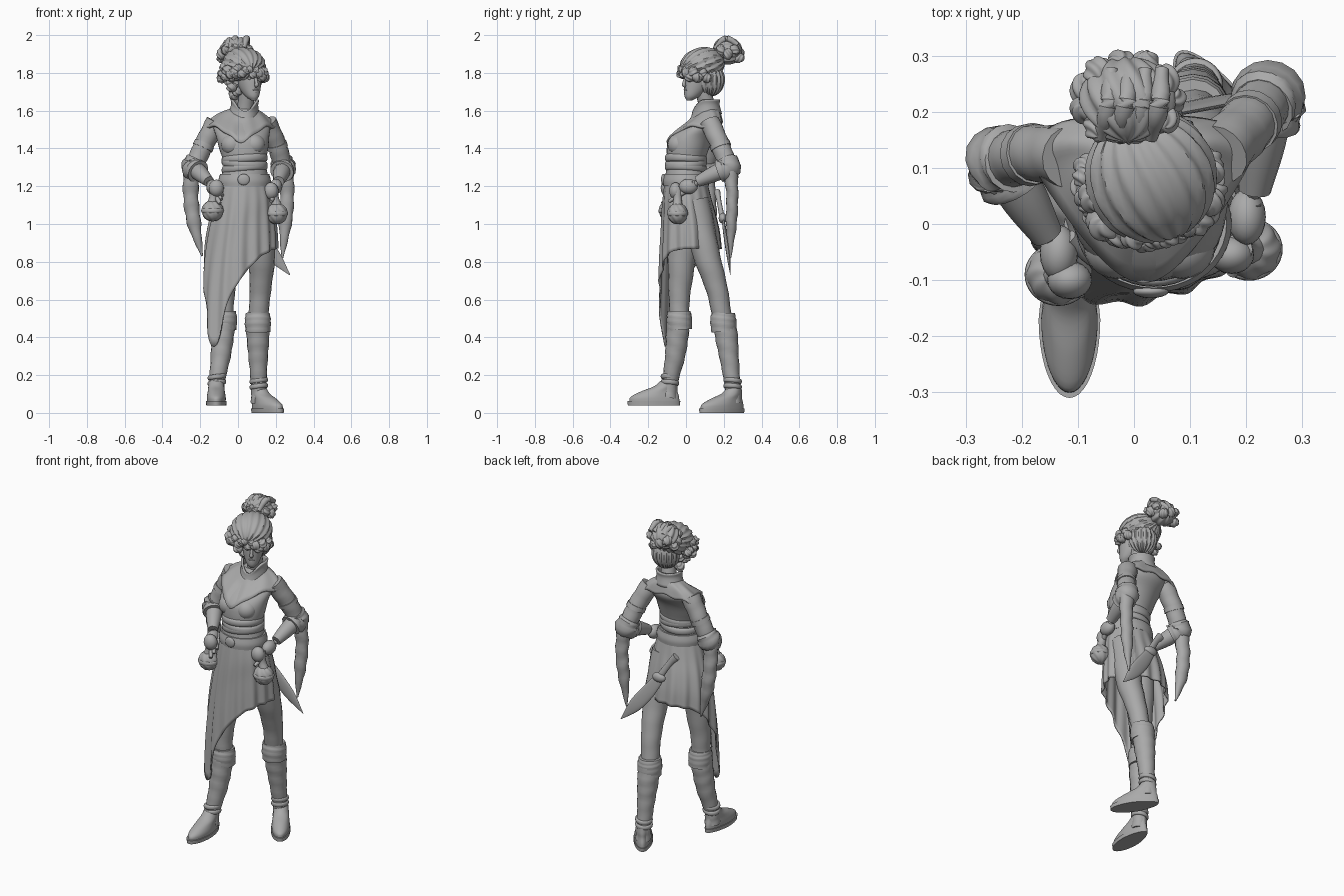
import bpy, bmesh, math, random
from math import sin, cos, pi, exp, radians
from mathutils import Vector, Matrix

random.seed(4)
if "Cube" in bpy.data.objects:
    bpy.data.objects.remove(bpy.data.objects["Cube"])
grey = bpy.data.materials.new("stone_grey")
grey.use_nodes = True
grey.diffuse_color = (.4, .4, .4, 1)
grey.node_tree.nodes["Principled BSDF"].inputs["Base Color"].default_value = grey.diffuse_color
parts = []

# Turn a bmesh into a named, coloured object
def finish(name, bm, matrix=None, thick=0):
    if matrix:
        bm.transform(matrix)
    bmesh.ops.recalc_face_normals(bm, faces=bm.faces)
    mesh = bpy.data.meshes.new(name)
    bm.to_mesh(mesh)
    bm.free()
    mesh.materials.append(grey)
    ob = bpy.data.objects.new(name, mesh)
    bpy.context.scene.collection.objects.link(ob)
    if thick:
        ob.modifiers.new("thickness", "SOLIDIFY").thickness = thick
    parts.append(ob)

# Bridge closed rows of points into a surface
def skin(name, rows, caps=True, matrix=None, thick=0):
    bm = bmesh.new()
    loops = [[bm.verts.new(p) for p in row] for row in rows]
    for a, b in zip(loops, loops[1:]):
        for i in range(len(a)):
            bm.faces.new((a[i - 1], a[i], b[i], b[i - 1]))
    if caps:
        bm.faces.new(loops[0])
        bm.faces.new(loops[-1])
    finish(name, bm, matrix, thick)

# Catmull-Rom interpolation of tuples
def smooth_path(keys, steps):
    vs = [Vector(k) for k in keys]
    vs = [vs[0] * 2 - vs[1]] + vs + [vs[-1] * 2 - vs[-2]]
    out = []
    for a, b, c, d in zip(vs, vs[1:], vs[2:], vs[3:]):
        for t in [s / steps for s in range(steps)]:
            out.append(b + (c - a) * t / 2 + (a * 2 - b * 5 + c * 4 - d) * t**2 / 2
                       + (b * 3 - a - c * 3 + d) * t**3 / 2)
    return out + [vs[-2]]

# Stack of ellipses (x, y, z, rx, ry); shape may bend each point
def loft(name, keys, shape=lambda p, a, t: p, n=40, steps=4, caps=True, matrix=None, thick=0):
    rings = smooth_path(keys, steps)
    angles = [2 * pi * i / n for i in range(n)]
    rows = [[shape(Vector((x + rx * cos(a), y + ry * sin(a), z)), a, k / (len(rings) - 1)) for a in angles]
            for k, (x, y, z, rx, ry) in enumerate(rings)]
    skin(name, rows, caps, matrix, thick)

# Sweep along (x, y, z, radius); wrinkle adds slanted cloth folds
def tube(name, keys, flat=1, wrinkle=0, n=16, steps=6):
    path = smooth_path(keys, steps)
    rows = []
    for k, p in enumerate(path):
        t = (path[min(k + 1, len(path) - 1)] - path[max(k - 1, 0)]).to_3d().normalized()
        u = t.cross(Vector((0, 1, 0))).normalized()
        v = t.cross(u) * flat
        row = []
        for a in [2 * pi * i / n for i in range(n)]:
            r = max(p[3], .001) * (1 + wrinkle * sin(k * 1.7 + 2 * sin(a)))
            row.append(p.to_3d() + (u * cos(a) + v * sin(a)) * r)
        rows.append(row)
    skin(name, rows)

# Ellipsoid, optionally grooved into locks of hair that run from pole to pole
def ball(name, loc, size, groove=0, lobes=14, twist=5, yaw=0, tip=0):
    bm = bmesh.new()
    bmesh.ops.create_uvsphere(bm, u_segments=72 if groove else 20, v_segments=24 if groove else 12, radius=1)
    for v in bm.verts:
        a = math.atan2(v.co.y, v.co.x)
        v.co *= 1 + groove * sin(lobes * a + twist * v.co.z) * max(0, 1 - v.co.z**2)**.5
    turn = Matrix.Rotation(yaw, 3, "Z") @ Matrix.Rotation(tip, 3, "X")
    finish(name, bm, Matrix.LocRotScale(Vector(loc), turn, Vector(size)))

# Rolled band around the body
def ring(name, x, y, z, rx, ry, r, tilt=0):
    def roll(p, a, t):
        return p + Vector((0, 0, tilt * cos(a + .6)))
    angles = [s * pi / 6 for s in range(-3, 4)]
    loft(name, [(x, y, z + r * sin(s), rx + r * cos(s) / 2, ry + r * cos(s) / 2) for s in angles], roll, steps=1)

# Torso, neck and bodice
loft("torso", [(.03, .01, 1.1, .13, .115), (.035, 0, 1.24, .125, .11), (.035, 0, 1.32, .112, .1),
               (.03, .01, 1.4, .13, .112), (.025, .03, 1.46, .14, .117), (.02, .085, 1.52, .15, .1),
               (.02, .11, 1.57, .12, .07), (.025, .12, 1.61, .06, .05)])
for x in (-.03, .085):
    ball("bust", (x, -.04, 1.42), (.06, .058, .058))
tube("neck", [(.03, .13, 1.55, .05), (.04, .11, 1.63, .043), (.05, .09, 1.71, .043)])

# Shoulder yoke with a pointed front and scooped back, and an open collar
def yoke_form(p, a, t):
    front, side = max(0, -sin(a)), cos(a)**2
    p.x -= (p.x - .025) * .35 * t * front
    p.y += .065 * t * side - (1 - t) * .035 * front**3
    p.z += .006 * t * sin(9 * a) - t**2 * (.1 * front**4 + .02 * side) - (1 - t) * .05 * front**3
    return p

def v_neck(p, a, t):
    front = max(0, -sin(a))**3
    return p + Vector((0, -.03 * front * (1 - t), -.065 * front))

loft("shoulder_yoke", [(.03, .12, 1.615, .06, .055), (.015, .1, 1.583, .13, .085), (.012, .045, 1.54, .195, .15)],
     yoke_form, caps=False, thick=.014, n=72)
loft("collar", [(.03, .115, 1.58, .07, .064), (.035, .11, 1.63, .06, .056), (.037, .108, 1.66, .064, .062)],
     v_neck, caps=False, thick=.012)

# Sash, belt and buckle
for i, tilt in enumerate((.012, -.01, .008)):
    ring("sash_wrap", .035, 0, 1.295 + .025 * i, .112, .102, .02, tilt)
loft("belt", [(.035, 0, 1.2, .137, .12), (.035, 0, 1.23, .139, .122), (.035, 0, 1.265, .13, .114)])
ball("buckle", (.03, -.12, 1.235), (.032, .012, .03))

# Pleated skirt with a long pointed panel on the right
def drop(p, a, t):
    d = math.degrees(a) - 229
    hem = .87 - .28 * exp(-(d / 55)**2) - .24 * exp(-(d / 17)**2)
    fold = 1 + t**.7 * (.04 * sin(15 * a) + .02 * sin(7 * a + 1)) + .17 * t**.6 * exp(-(d / 30)**2)
    return Vector((.02 + (p.x - .02) * fold, .02 + (p.y - .02) * fold, 1.23 + (hem - 1.23) * t))

loft("skirt", [(.035, 0, 1, .127, .112), (.03, .005, 1, .155, .128), (.02, .015, 1, .175, .142),
               (.015, .022, 1, .187, .154), (.015, .025, 1, .19, .16)],
     drop, n=144, steps=5, caps=False, thick=.008)

# Legs, wrinkled boots and shoes
def foot_form(p, a, t):
    p.x *= 1 - .18 * max(0, sin(a))
    return p

legs = {"right": ([(-.04, 0, 1.12, .085), (-.06, -.02, .85, .076), (-.075, -.035, .62, .057), (-.075, -.035, .48, .05)],
                  [(-.072, -.036, .53, .06), (-.08, -.045, .42, .06), (-.092, -.058, .3, .053),
                   (-.112, -.085, .16, .041), (-.115, -.092, .08, .044)], (-.115, -.17, .04), 0),
        "left": ([(.1, .04, 1.12, .085), (.125, .105, .85, .072), (.118, .165, .65, .057), (.105, .195, .48, .05)],
                 [(.105, .197, .52, .062), (.105, .215, .4, .06), (.107, .23, .28, .05),
                  (.11, .247, .14, .041), (.112, .25, .05, .044)], (.155, .19, 0), radians(33))}
for side, (leg, shaft, loc, yaw) in legs.items():
    tube(side + "_leg", leg, wrinkle=.02)
    tube(side + "_boot_shaft", shaft, wrinkle=.03)
    x, y, z, r = shaft[0]
    tube(side + "_boot_cuff", [(x, y, z + .01, r), (x, y, z - .03, r + .007), (x, y + .004, z - .09, r + .004)], wrinkle=.02)
    place = Matrix.Translation(loc) @ Matrix.Rotation(yaw, 4, "Z")
    loft(side + "_sole", [(0, 0, 0, .053, .138), (0, 0, .022, .055, .14)], foot_form, steps=1, matrix=place)
    loft(side + "_shoe", [(0, .002, .02, .05, .133), (0, .005, .045, .05, .128), (0, .03, .075, .045, .095),
                          (0, .062, .1, .042, .062), (0, .078, .13, .038, .042)], foot_form, matrix=place)
    for h in (0, .03):
        ring(side + "_ankle_strap", *shaft[3][:2], shaft[3][2] + h, .043, .043, .012, .006)

# Arms, cuffs, hanging sleeves and hands on hips
arms = {"right": ([(-.115, .12, 1.54), (-.18, .125, 1.42), (-.235, .11, 1.3), (-.155, -.02, 1.225), (-.095, -.11, 1.14)],
                  [(-.245, .11, 1.3, .045), (-.25, .125, 1.15, .04), (-.232, .13, 1, .036), (-.19, .13, .83, .005)]),
        "left": ([(.15, .125, 1.54), (.205, .18, 1.42), (.24, .225, 1.3), (.215, .06, 1.225), (.175, -.075, 1.15)],
                 [(.25, .235, 1.3, .045), (.26, .245, 1.15, .037), (.25, .24, 1, .034), (.235, .235, .82, .005)])}
for side, (joints, drape) in arms.items():
    s, m, e, w, f = [Vector(j) for j in joints]
    tube(side + "_upper_sleeve", [(*s, .055), (*m, .051), (*e, .05)], wrinkle=.03)
    tube(side + "_forearm", [(*e, .046), (*e.lerp(w, .5), .042), (*w, .029)])
    tube(side + "_cuff", [(*e.lerp(m, .35), .056), (*e, .066), (*e.lerp(w, .3), .06)], wrinkle=.06)
    tube(side + "_band", [(*m.lerp(e, -.05), .055), (*m.lerp(e, .15), .056)], steps=3)
    tube(side + "_hanging_sleeve", drape, flat=.85, wrinkle=.08)
    ball(side + "_palm", w.lerp(f, .35), (.034, .05, .04))
    for i in range(4):
        off = Vector((.005 * i, .015 * i - .012, .016 * i - .024))
        a, b = w.lerp(f, .4) + off, f + off * 1.3
        tube(side + "_finger", [(*a, .014), (*a.lerp(b, .6), .013), (*b, .009)], n=8, steps=3)
    tube(side + "_thumb", [(*w, .014), (*w.lerp(f, .5) + Vector((0, .03, -.02)), .012)], n=8, steps=3)

# Belt flasks and pouches
for side, x, y, z in (("right", -.135, -.09, 1.07), ("left", .205, -.045, 1.055)):
    ball(side + "_flask", (x, y, z), (.057, .053, .056), groove=.03, lobes=8)
    ring(side + "_flask_band", x, y, z, .054, .05, .012)
    tube(side + "_flask_neck", [(x, y, z + .04, .028), (x * .95, y, z + .08, .022), (x * .9, y, z + .14, .027)])
    ball(side + "_pouch", (x * .85, y - .01, z + .12), (.04, .034, .045))

# Dagger slung behind the hip
tube("dagger_grip", [(-.05, .165, 1.17, .024), (-.01, .175, 1.12, .018), (.04, .19, 1.04, .02)], flat=.7)
ball("dagger_guard", (.045, .195, 1.03), (.042, .022, .028))
tube("dagger_blade", [(.04, .195, 1.03, .028), (.11, .21, .93, .04), (.19, .225, .83, .036), (.275, .235, .73, .002)], flat=.25)

# Head, turned to the left
turn = radians(28)
head = Matrix.Translation((.055, .07, 1.77)) @ Matrix.Rotation(turn, 4, "Z")
loft("head", [(0, -.058, -.115, .014, .016), (0, -.042, -.093, .035, .043), (0, -.018, -.05, .053, .068),
              (0, -.005, 0, .062, .08), (0, .005, .05, .063, .08), (0, .01, .1, .035, .05)], matrix=head)
def at(x, y, z):
    return head @ Vector((x, y, z))
tube("nose", [(*at(0, -.078, .015), .007), (*at(0, -.09, -.02), .009), (*at(0, -.092, -.034), .011), (*at(0, -.08, -.042), .007)], n=10)
ball("upper_lip", at(0, -.079, -.06), (.019, .01, .006), yaw=turn)
ball("lower_lip", at(0, -.077, -.07), (.016, .01, .007), yaw=turn)
for s in (-1, 1):
    ball("eye", at(s * .027, -.07, 0), (.014, .008, .008), yaw=turn)
    ball("eyebrow", at(s * .028, -.073, .02), (.02, .008, .004), yaw=turn)
    tube("pointed_ear", [(*at(s * .056, .01, -.03), .013), (*at(s * .072, .025, -.002), .019), (*at(s * .093, .06, .04), .002)], flat=.5)

# Hair: crown swept back, nape, curly fringe and high bun
ball("hair_crown", (.03, .085, 1.84), (.114, .092, .12), groove=.04, lobes=17, twist=3, yaw=radians(20), tip=radians(105))
ball("hair_nape", (.045, .125, 1.765), (.08, .078, .09), groove=.05, lobes=18, twist=2)
for i in range(22):
    a = radians(165 + 215 * i / 21)
    r = random.uniform(.02, .032)
    loc = (.025 + .113 * cos(a), .075 + .1 * sin(a), 1.81 + .015 * sin(i * 2.3) - .025 * cos(a)**2)
    ball("fringe_curl", loc, (r, r, r * .9), groove=.1, lobes=5, tip=i)
for i in range(9):
    loc = (-.07 + .05 * i / 8 + .02 * (i % 2), .05 + .02 * (i % 3), 1.83 - .018 * i)
    ball("side_curl", loc, (.028, .03, .024), groove=.1, lobes=5, tip=i)
ball("hair_bun", (-.012, .22, 1.918), (.082, .07, .078), groove=.06, lobes=11, tip=radians(70))
for i in range(11):
    a = 2 * pi * i / 11
    loc = (-.012 + .078 * cos(a), .222 + .064 * sin(a), 1.9 + .025 * sin(i * 2.1))
    ball("bun_curl", loc, (.026, .024, .03), groove=.1, lobes=5, tip=i)
for i in range(4):
    x, z = -.06 + .03 * i, 1.972 + .01 * (i % 2)
    tube("bun_lock", [(x, .155, 1.93, .012), (x + .015, .21, z, .018), (x + .02, .275, 1.95, .012)], wrinkle=.05)

# Smooth shading with crisp edges
for ob in bpy.context.scene.objects:
    ob.select_set(ob in parts)
bpy.context.view_layer.objects.active = parts[0]
bpy.ops.object.shade_smooth_by_angle(angle=radians(45))
